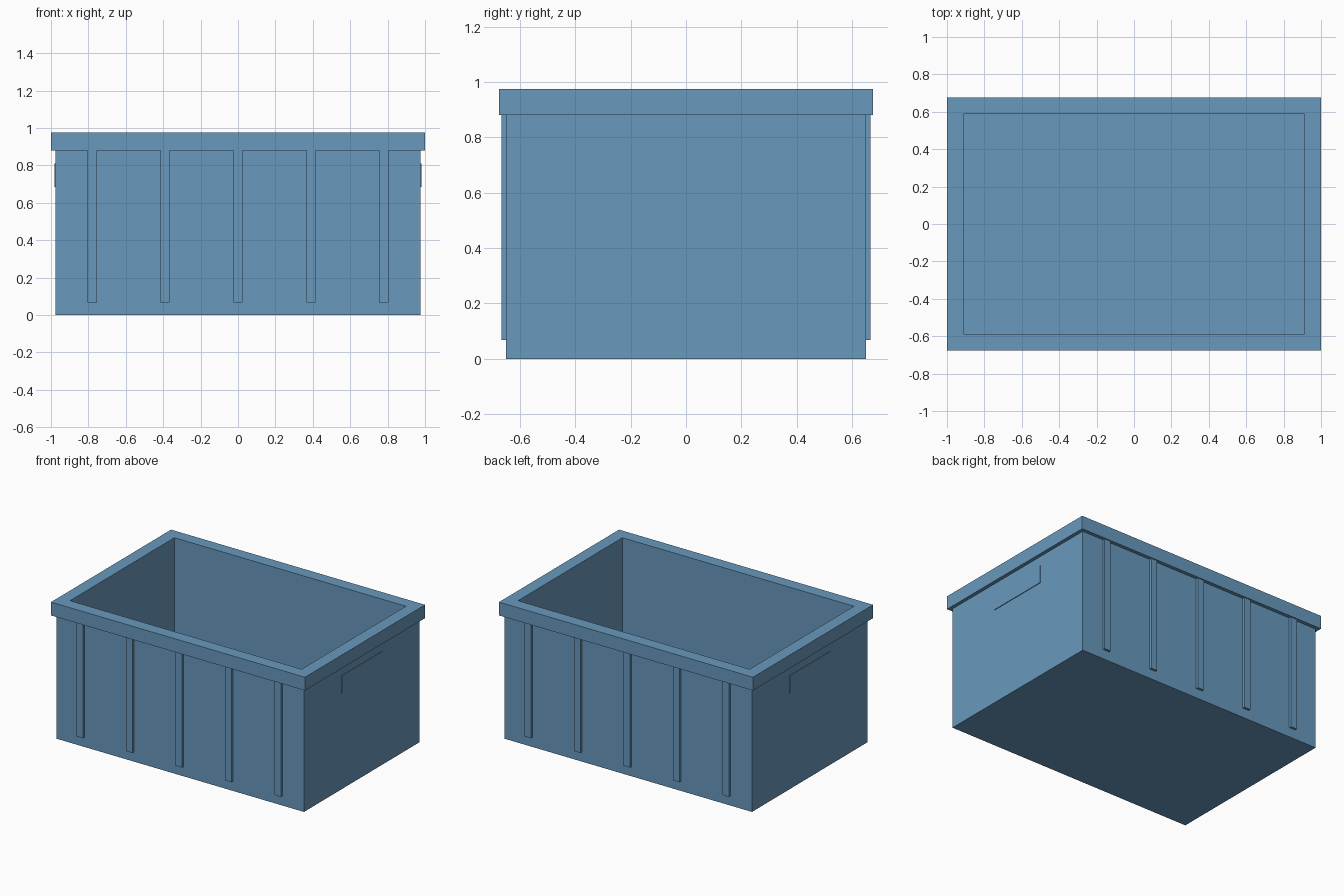
import bpy
import bmesh
from mathutils import Matrix

if "Cube" in bpy.data.objects:
    bpy.data.objects.remove(bpy.data.objects["Cube"], do_unlink=True)

COLOUR = (0.14, 0.32, 0.51, 1.0)
plastic = bpy.data.materials.new("blue_plastic")
plastic.use_nodes = True
plastic.diffuse_color = COLOUR
plastic.node_tree.nodes["Principled BSDF"].inputs["Base Color"].default_value = COLOUR

# Main dimensions
BODY_X, BODY_Y = 0.975, 0.65
RIM_X, RIM_Y = 1.0, 0.675
INNER_X, INNER_Y = 0.912, 0.587
RIM_LOW, RIM_TOP = 0.88, 0.975
FLOOR = 0.063


def finish(name, bm):
    bmesh.ops.recalc_face_normals(bm, faces=bm.faces[:])
    mesh = bpy.data.meshes.new(name)
    bm.to_mesh(mesh)
    bm.free()
    mesh.materials.append(plastic)
    obj = bpy.data.objects.new(name, mesh)
    bpy.context.collection.objects.link(obj)
    return obj


def box(name, low, high):
    bm = bmesh.new()
    size = [h - l for l, h in zip(low, high)]
    centre = [(h + l) / 2 for l, h in zip(low, high)]
    bmesh.ops.create_cube(bm, size=1, matrix=Matrix.Translation(centre) @ Matrix.Diagonal((*size, 1)))
    return finish(name, bm)


def rect_loft(name, sections, closed):
    """Join rectangles (half x, half y, z); close into a ring or cap both ends."""
    bm = bmesh.new()
    corners = ((-1, -1), (1, -1), (1, 1), (-1, 1))
    loops = [[bm.verts.new((sx * x, sy * y, z)) for sx, sy in corners] for x, y, z in sections]
    pairs = list(zip(loops, loops[1:]))
    if closed:
        pairs.append((loops[-1], loops[0]))
    else:
        bm.faces.new(loops[0])
        bm.faces.new(loops[-1])
    for a, b in pairs:
        for i in range(4):
            j = (i + 1) % 4
            bm.faces.new((a[i], a[j], b[j], b[i]))
    return finish(name, bm)


# Hollow tub with a floor
rect_loft("tub", [(BODY_X, BODY_Y, 0), (BODY_X, BODY_Y, RIM_LOW),
                  (INNER_X, INNER_Y, RIM_LOW), (INNER_X, INNER_Y, FLOOR)], False)

# Overhanging rim
rect_loft("rim", [(RIM_X, RIM_Y, RIM_LOW), (RIM_X, RIM_Y, RIM_TOP),
                  (INNER_X, INNER_Y, RIM_TOP), (INNER_X, INNER_Y, RIM_LOW)], True)

# Vertical ribs on front and back
for side, sign in (("front", -1), ("back", 1)):
    for i in range(5):
        x = (i - 2) * 0.39
        y = sorted((sign * (BODY_Y - 0.01), sign * 0.667))
        box(f"{side}_rib_{i + 1}", (x - 0.025, y[0], 0.068), (x + 0.025, y[1], RIM_LOW))

# Thin grip plates on both ends
for side, sign in (("right", -1), ("left", 1)):
    x = sorted((sign * (BODY_X - 0.003), sign * 0.98))
    box(f"{side}_grip_plate", (x[0], -0.23, 0.685), (x[1], 0.23, 0.81))
